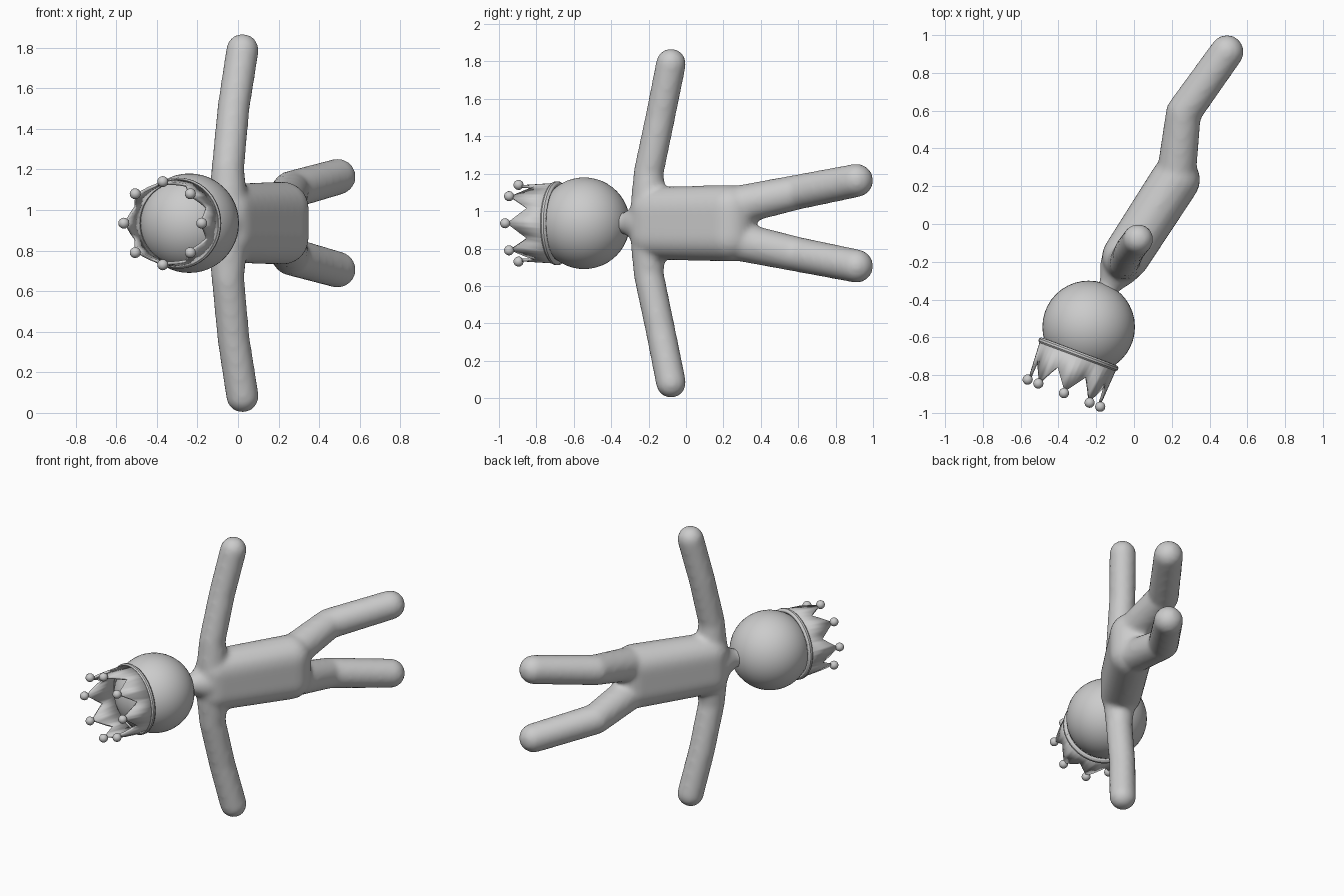
import bpy, bmesh, math
from mathutils import Matrix, Vector

if "Cube" in bpy.data.objects:
    bpy.data.objects.remove(bpy.data.objects["Cube"])

MID = 0.935                       # height of the mirror plane
HEAD = Vector((-0.24, -0.545, MID))

grey = bpy.data.materials.new("light grey")
grey.diffuse_color = (0.6, 0.6, 0.6, 1)
grey.use_nodes = True
grey.node_tree.nodes["Principled BSDF"].inputs["Base Color"].default_value = grey.diffuse_color


def finish(name, bm, angle=40):
    me = bpy.data.meshes.new(name)
    bmesh.ops.recalc_face_normals(bm, faces=bm.faces[:])
    bm.to_mesh(me)
    bm.free()
    me.materials.append(grey)
    ob = bpy.data.objects.new(name, me)
    bpy.context.collection.objects.link(ob)
    bpy.context.view_layer.objects.active = ob
    ob.select_set(True)
    bpy.ops.object.shade_smooth_by_angle(angle=math.radians(angle))
    ob.select_set(False)
    return ob


def hull(bm, balls):
    """Convex skin around balls given as (x, y, z offset, radius)."""
    part = bmesh.new()
    for x, y, z, r in balls:
        bmesh.ops.create_icosphere(part, subdivisions=3, radius=r,
                                   matrix=Matrix.Translation((x, y, MID + z)))
    res = bmesh.ops.convex_hull(part, input=part.verts[:])
    junk = {e for e in res["geom_interior"] + res["geom_unused"]
            if isinstance(e, bmesh.types.BMVert)}
    bmesh.ops.delete(part, geom=list(junk), context='VERTS')
    tmp = bpy.data.meshes.new("tmp")
    part.to_mesh(tmp)
    part.free()
    bm.from_mesh(tmp)
    bpy.data.meshes.remove(tmp)


def limb(bm, balls):
    for a, b in zip(balls, balls[1:]):
        hull(bm, (a, b))


# Body: torso, neck, arms and legs fused into one soft skin
bm = bmesh.new()
hull(bm, [(x, y, s * z, r) for s in (-1, 1)
          for x, y, z, r in ((-0.045, -0.175, 0.07, 0.125),
                             (0.22, 0.235, 0.075, 0.13))])
limb(bm, [(-0.16, -0.38, 0, 0.06), (-0.125, -0.32, 0, 0.055), (-0.07, -0.22, 0, 0.11)])
for s in (-1, 1):
    limb(bm, [(-0.05, -0.20, s * 0.12, 0.095), (-0.05, -0.20, s * 0.27, 0.081),
              (-0.022, -0.137, s * 0.57, 0.08), (0.022, -0.08, s * 0.854, 0.081)])
    limb(bm, [(0.225, 0.27, s * 0.095, 0.105), (0.262, 0.59, s * 0.165, 0.094),
              (0.492, 0.912, s * 0.229, 0.09)])
body = finish("body", bm, 180)
rm = body.modifiers.new("fuse", 'REMESH')
rm.mode = 'VOXEL'
rm.voxel_size = 0.016
rm.use_smooth_shade = True
sm = body.modifiers.new("soften", 'SMOOTH')
sm.factor = 0.5
sm.iterations = 8

# Head
bm = bmesh.new()
bmesh.ops.create_uvsphere(bm, u_segments=40, v_segments=24, radius=0.245)
finish("head", bm, 180).location = HEAD

# Crown frame: local z runs out of the top of the head
ax = Vector((-0.35, -0.937, 0)).normalized()
side = Vector((-ax.y, ax.x, 0))
frame = Matrix.Translation(HEAD) @ Matrix((side, (0, 0, 1), ax)).transposed().to_4x4()
SPIKES, STEP = 8, 6
N = SPIKES * STEP

# Crown wall with a zigzag rim
bm = bmesh.new()
low, high = [], []
for i in range(N):
    t = abs((i % STEP) / STEP * 2 - 1)        # 1 at a tip, 0 in a valley
    a = 2 * math.pi * i / N
    for ring, h in ((low, 0.14), (high, 0.255 + 0.11 * t)):
        r = 0.217 - 0.06 * (h - 0.14)
        ring.append(bm.verts.new((r * math.cos(a), r * math.sin(a), h)))
for i in range(N):
    j = (i + 1) % N
    bm.faces.new((low[i], low[j], high[j], high[i]))
crown = finish("crown", bm)
crown.matrix_world = frame
so = crown.modifiers.new("thickness", 'SOLIDIFY')
so.thickness = 0.015
so.offset = -1

# Crown band: a rounded ring
bm = bmesh.new()
rings = []
for i in range(N):
    a = 2 * math.pi * i / N
    rings.append([])
    for k in range(8):
        b = 2 * math.pi * (k + 0.5) / 8
        r = 0.212 + 0.013 * math.cos(b)
        rings[-1].append(bm.verts.new((r * math.cos(a), r * math.sin(a),
                                       0.155 + 0.015 * math.sin(b))))
for i in range(N):
    p, q = rings[i], rings[(i + 1) % N]
    for k in range(8):
        m = (k + 1) % 8
        bm.faces.new((p[k], q[k], q[m], p[m]))
finish("crown_band", bm).matrix_world = frame

# Balls on the crown tips
bm = bmesh.new()
for i in range(SPIKES):
    a = 2 * math.pi * i / SPIKES
    bmesh.ops.create_uvsphere(bm, u_segments=16, v_segments=10, radius=0.027,
                              matrix=Matrix.Translation((0.205 * math.cos(a),
                                                         0.205 * math.sin(a), 0.374)))
finish("crown_balls", bm, 180).matrix_world = frame
